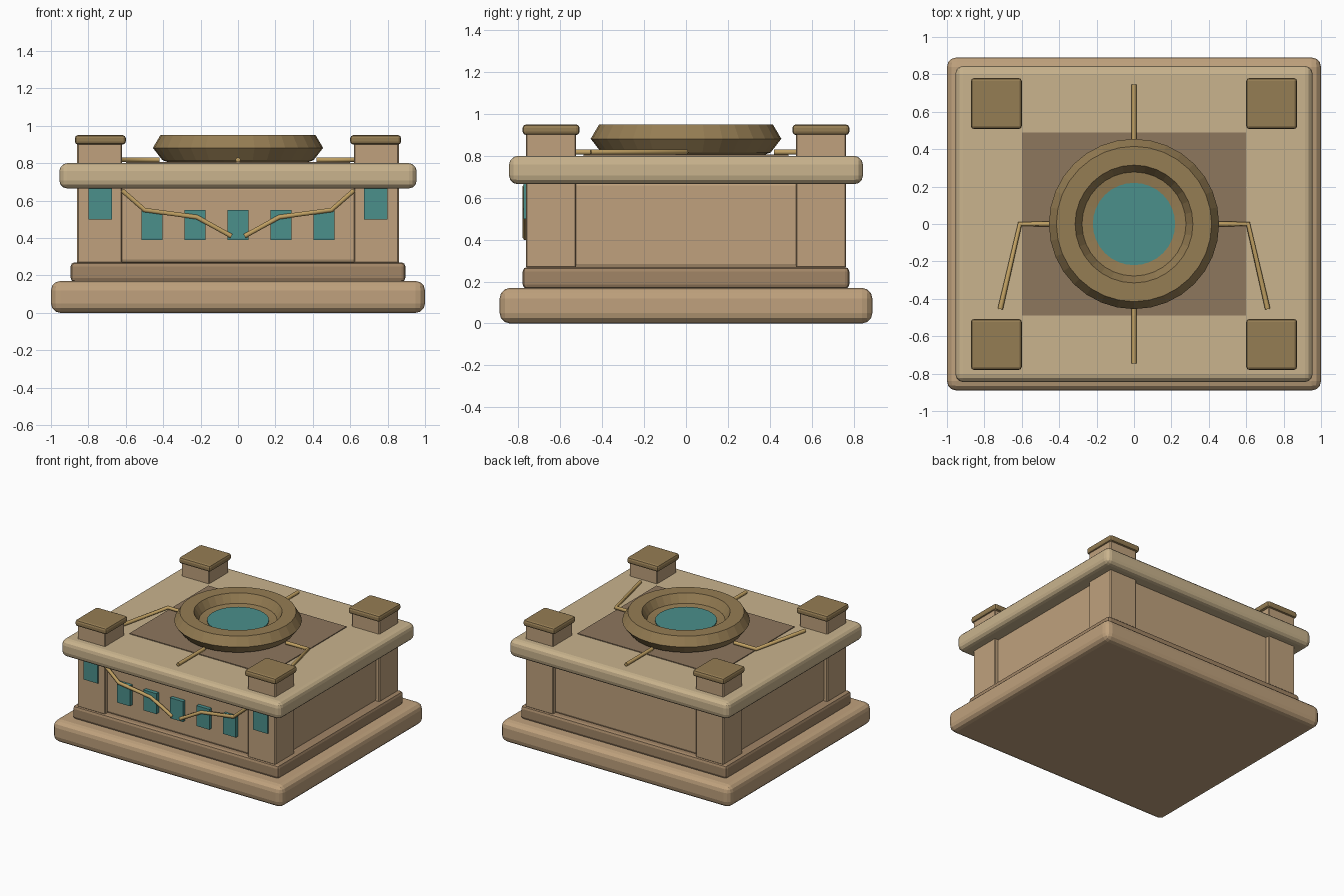
import bpy, bmesh, math
from mathutils import Vector

if "Cube" in bpy.data.objects:
    bpy.data.objects.remove(bpy.data.objects["Cube"])


def mat(name, r, g, b):
    m = bpy.data.materials.new(name)
    m.diffuse_color = [(c / 255) ** 2.2 for c in (r, g, b)] + [1]
    m.use_nodes = True
    m.node_tree.nodes["Principled BSDF"].inputs["Base Color"].default_value = m.diffuse_color
    return m


STONE = mat("stone", 190, 160, 124)
LIGHT = mat("light_stone", 200, 178, 140)
DARK = mat("dark_stone", 140, 118, 94)
TRIM = mat("step_stone", 160, 132, 102)
BRONZE = mat("bronze", 148, 124, 84)
GOLD = mat("gold", 190, 158, 98)
TEAL = mat("teal_glass", 76, 142, 138)


def finish(name, bm, material):
    bmesh.ops.recalc_face_normals(bm, faces=bm.faces)
    me = bpy.data.meshes.new(name)
    bm.to_mesh(me)
    bm.free()
    me.materials.append(material)
    ob = bpy.data.objects.new(name, me)
    bpy.context.collection.objects.link(ob)
    return ob


def box(name, x, y, z, material, bevel=0.0, segments=2):
    """Box from (min, max) ranges on each axis."""
    bm = bmesh.new()
    bmesh.ops.create_cube(bm, size=1)
    for v in bm.verts:
        v.co = [r[0] if c < 0 else r[1] for c, r in zip(v.co, (x, y, z))]
    ob = finish(name, bm, material)
    if bevel:
        mod = ob.modifiers.new("bevel", "BEVEL")
        mod.width, mod.segments = bevel, segments
    return ob


def lathe(name, profile, material, steps=32):
    """Closed (r, z) profile spun around z."""
    bm = bmesh.new()
    vs = [bm.verts.new((r, 0, z)) for r, z in profile]
    es = [bm.edges.new((vs[i], vs[(i + 1) % len(vs)])) for i in range(len(vs))]
    bmesh.ops.spin(bm, geom=vs + es, cent=(0, 0, 0), axis=(0, 0, 1),
                   angle=math.tau, steps=steps, use_duplicate=False)
    bmesh.ops.remove_doubles(bm, verts=bm.verts, dist=1e-4)
    return finish(name, bm, material)


def rod(name, points, radius=0.014):
    cu = bpy.data.curves.new(name, "CURVE")
    cu.dimensions = "3D"
    cu.bevel_depth, cu.bevel_resolution, cu.use_fill_caps = radius, 1, True
    sp = cu.splines.new("POLY")
    sp.points.add(len(points) - 1)
    for p, co in zip(sp.points, points):
        p.co = (*co, 1)
    cu.materials.append(GOLD)
    ob = bpy.data.objects.new(name, cu)
    bpy.context.collection.objects.link(ob)


# Stacked body: base, step, recessed core, top slab, inlaid plate
box("base_slab", (-1, 1), (-.89, .89), (0, .17), STONE, .05, 3)
box("base_step", (-.895, .895), (-.78, .78), (.165, .27), TRIM, .022)
box("body_core", (-.83, .83), (-.735, .735), (.265, .68), STONE, .02)
box("top_slab", (-.955, .955), (-.845, .845), (.665, .80), LIGHT, .042, 3)
box("roof_plate", (-.6, .6), (-.49, .49), (.79, .806), DARK)

# Corner pillars with caps
for sx, nx in ((-1, "left"), (1, "right")):
    for sy, ny in ((-1, "front"), (1, "back")):
        xr = sorted((sx * .62, sx * .86))
        yr = sorted((sy * .525, sy * .765))
        box(f"pillar_{ny}_{nx}", xr, yr, (.265, .91), STONE, .006, 1)
        xr = sorted((sx * .6, sx * .872))
        yr = sorted((sy * .508, sy * .78))
        box(f"pillar_cap_{ny}_{nx}", xr, yr, (.90, .95), BRONZE, .016)

# Roof ring with inner ledge, and glass disc
lathe("roof_ring", [(.18, .80), (.36, .80), (.405, .817), (.455, .882), (.415, .95),
                    (.315, .95), (.278, .885), (.18, .872)], BRONZE)
bm = bmesh.new()
bmesh.ops.create_cone(bm, cap_ends=True, segments=32, radius1=.22, radius2=.22,
                      depth=.08)
bmesh.ops.translate(bm, verts=bm.verts, vec=Vector((0, 0, .845)))
finish("glass_disc", bm, TEAL)

# Front windows
for i, x in enumerate((-.46, -.23, 0, .23, .46)):
    box(f"front_window_{i}", (x - .056, x + .056), (-.765, -.72), (.39, .55), TEAL)
for n, x in (("left", -.737), ("right", .737)):
    box(f"pillar_window_{n}", (x - .062, x + .062), (-.777, -.74), (.5, .675), TEAL)

# Gold conduits on roof and front
for s, n in ((-1, "left"), (1, "right")):
    rod(f"roof_conduit_{n}", [(s * .42, 0, .818), (s * .61, 0, .818), (s * .715, -.455, .818)])
    rod(f"front_conduit_{n}", [(s * x, -.766, z) for x, z in
                               ((.62, .655), (.5, .55), (.22, .512), (.035, .41))])
for s, n in ((-1, "front"), (1, "back")):
    rod(f"roof_conduit_{n}", [(0, s * .42, .818), (0, s * .745, .818)])
